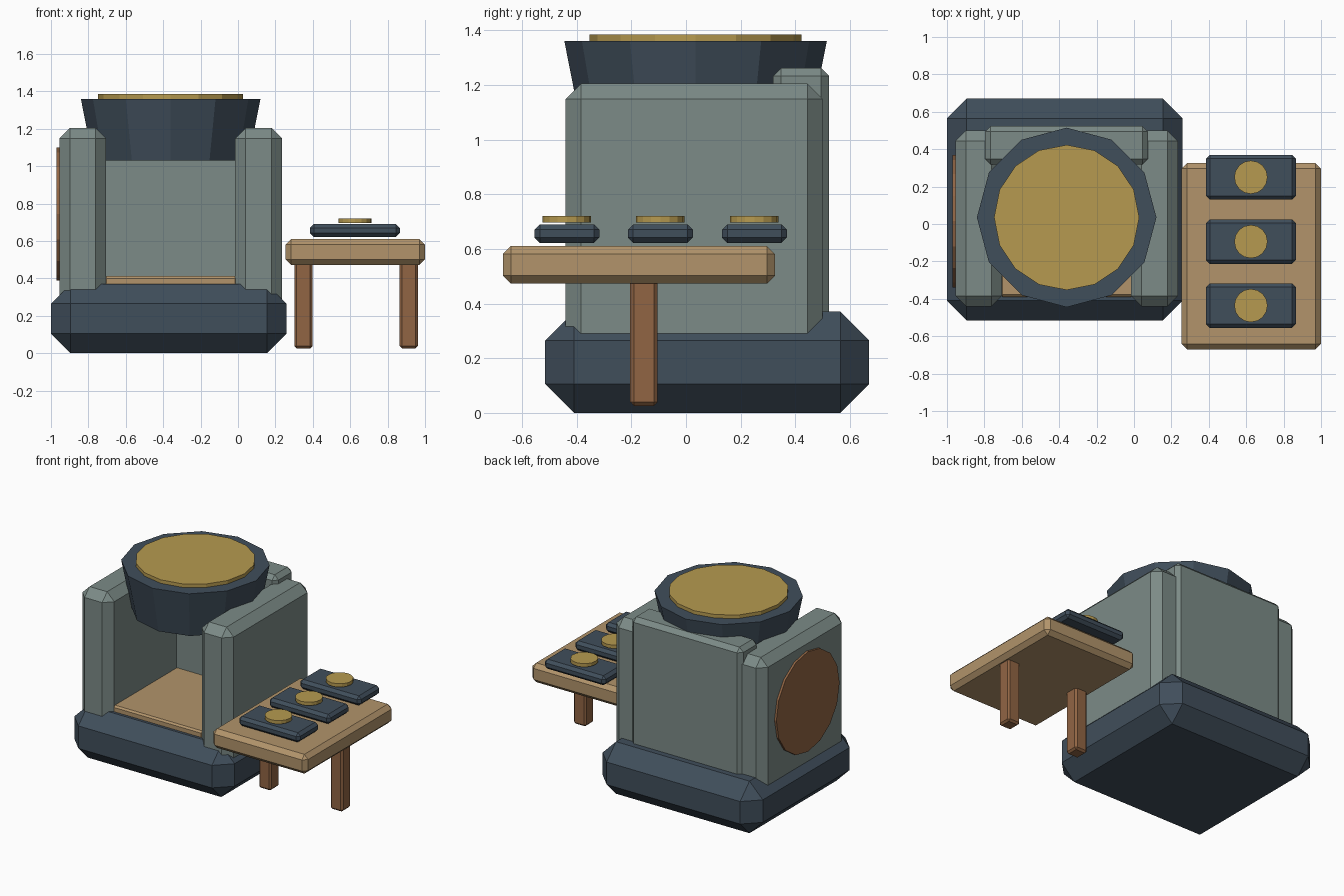
import bpy
import bmesh
from math import pi
from mathutils import Matrix, Vector

cube = bpy.data.objects.get("Cube")
if cube:
    bpy.data.objects.remove(cube, do_unlink=True)


def material(name, rgb):
    """Flat colour from display values, stored as linear."""
    linear = [((c / 255 + 0.055) / 1.055) ** 2.4 for c in rgb] + [1]
    mat = bpy.data.materials.new(name)
    mat.use_nodes = True
    mat.diffuse_color = linear
    mat.node_tree.nodes["Principled BSDF"].inputs["Base Color"].default_value = linear
    return mat


SLATE = material("slate blue", (64, 78, 91))
STONE = material("grey green", (124, 139, 135))
TAN = material("tan wood", (178, 148, 107))
BROWN = material("brown wood", (145, 101, 68))
GOLD = material("gold", (182, 154, 80))


def finish(name, bm, mat):
    mesh = bpy.data.meshes.new(name)
    bm.to_mesh(mesh)
    bm.free()
    mesh.materials.append(mat)
    obj = bpy.data.objects.new(name, mesh)
    bpy.context.collection.objects.link(obj)
    return obj


def block(name, low, high, bevel, mat):
    """Chamfered box between two corners."""
    low, high = Vector(low), Vector(high)
    bm = bmesh.new()
    bmesh.ops.create_cube(bm, size=1)
    bmesh.ops.scale(bm, vec=high - low, verts=bm.verts)
    bmesh.ops.translate(bm, vec=(low + high) / 2, verts=bm.verts)
    bmesh.ops.bevel(bm, geom=bm.edges[:], offset=bevel, segments=1,
                    profile=0.5, affect='EDGES')
    return finish(name, bm, mat)


def drum(name, centre, r_low, r_high, depth, sides, mat, turn=Matrix()):
    """Faceted cylinder or cone, centred, optionally turned."""
    bm = bmesh.new()
    bmesh.ops.create_cone(bm, cap_ends=True, segments=sides, radius1=r_low,
                          radius2=r_high, depth=depth,
                          matrix=Matrix.Translation(centre) @ turn)
    return finish(name, bm, mat)


MID = -0.36  # centre line of the booth

# Booth: plinth, walls and floor
block("base", (-1, -0.515, 0), (0.26, 0.67, 0.37), 0.105, SLATE)
for side, name in ((-1, "right_wall"), (1, "left_wall")):
    x = MID + side * 0.47
    block(name, (x - 0.125, -0.44, 0.2), (x + 0.125, 0.5, 1.205), 0.056, STONE)
block("back_wall", (-0.797, 0.318, 0.2), (0.075, 0.524, 1.262), 0.03, STONE)
block("floor_panel", (-0.715, -0.39, 0.34), (-0.005, 0.34, 0.412), 0.012, TAN)

# Roof bowl and its lid
drum("roof_bowl", (MID, 0.035, 1.195), 0.415, 0.48, 0.33, 12, SLATE)
drum("roof_lid", (MID, 0.035, 1.368), 0.388, 0.388, 0.034, 16, GOLD)

# Round plaque on the outside wall
drum("wall_plaque", (-0.957, 0.015, 0.745), 0.355, 0.355, 0.026, 16, BROWN,
     Matrix.Rotation(pi / 2, 4, 'Y'))

# Side counter on two legs
block("counter_top", (0.255, -0.67, 0.473), (1, 0.325, 0.61), 0.029, TAN)
for x, name in ((0.35, "inner_leg"), (0.913, "outer_leg")):
    block(name, (x - 0.049, -0.204, 0.026), (x + 0.049, -0.104, 0.5), 0.013, BROWN)

# Trays with a gold disc on each
for y, name in ((-0.436, "front"), (-0.094, "middle"), (0.25, "back")):
    block(name + "_tray", (0.385, y - 0.119, 0.622), (0.865, y + 0.119, 0.69), 0.02, SLATE)
    drum(name + "_tray_disc", (0.625, y, 0.708), 0.089, 0.089, 0.024, 16, GOLD)
